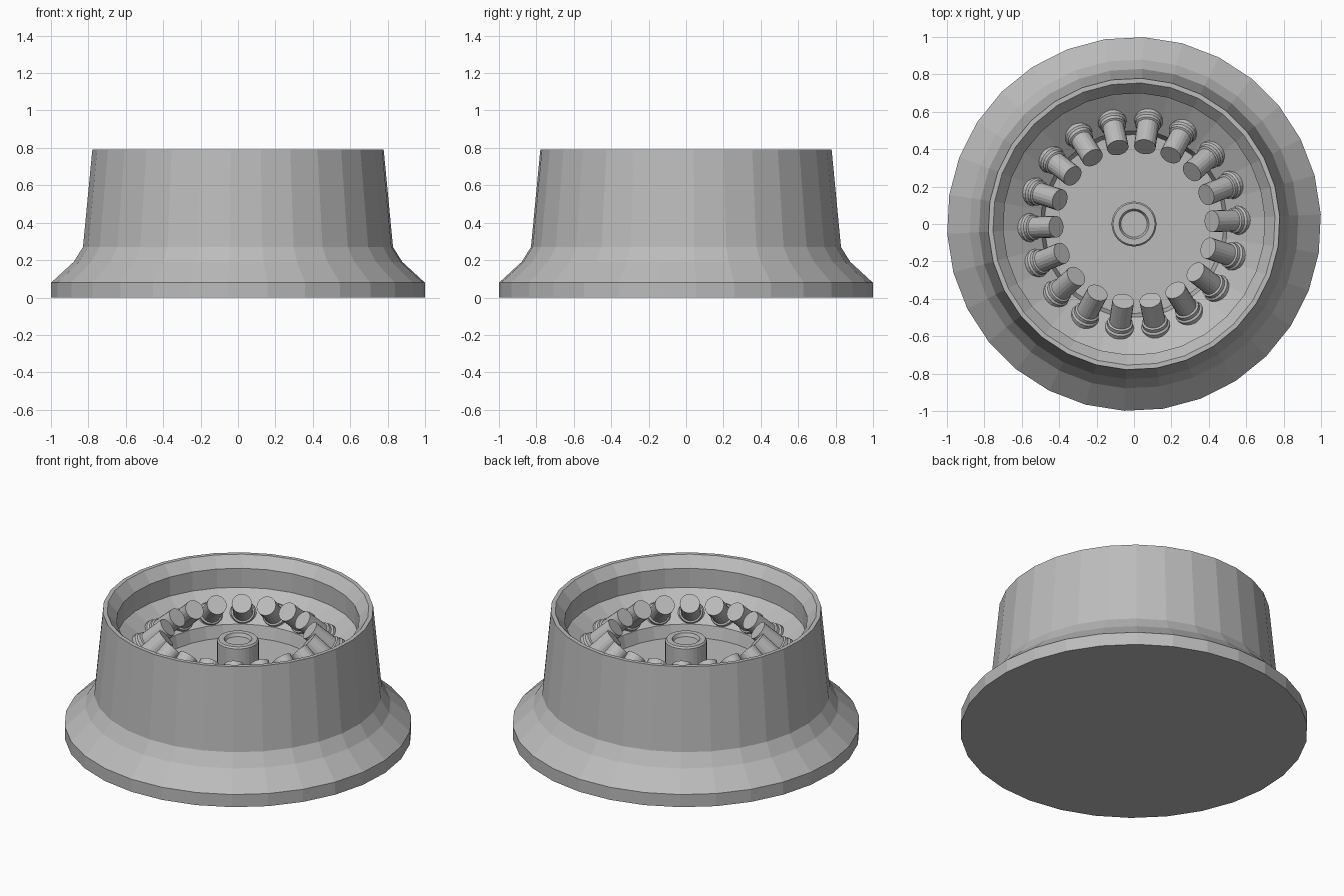
import bpy, bmesh
from math import radians, cos, sin, pi
from mathutils import Matrix, Vector

cube = bpy.data.objects.get("Cube")
if cube:
    bpy.data.objects.remove(cube)

# Single grey material
grey = bpy.data.materials.new("plain grey")
grey.use_nodes = True
colour = (0.5, 0.5, 0.5, 1)
grey.diffuse_color = colour
grey.node_tree.nodes["Principled BSDF"].inputs["Base Color"].default_value = colour


def lathe(name, profile, sides, phase=0.0, matrix=None):
    """Spin an (r, z) profile round z; zero-radius ends become closed caps."""
    bm = bmesh.new()
    rings = []
    for r, z in profile:
        if r == 0:
            rings.append([bm.verts.new((0, 0, z))] * sides)
        else:
            angles = [phase + 2 * pi * i / sides for i in range(sides)]
            rings.append([bm.verts.new((r * cos(a), r * sin(a), z)) for a in angles])
    for low, high in zip(rings, rings[1:]):
        for i in range(sides):
            j = (i + 1) % sides
            corners = dict.fromkeys((low[i], low[j], high[j], high[i]))
            bm.faces.new(list(corners))
    bmesh.ops.recalc_face_normals(bm, faces=bm.faces)
    mesh = bpy.data.meshes.new(name)
    bm.to_mesh(mesh)
    bm.free()
    mesh.materials.append(grey)
    obj = bpy.data.objects.new(name, mesh)
    if matrix:
        obj.matrix_world = matrix
    bpy.context.collection.objects.link(obj)
    return obj


# Flared housing with a stepped, dished interior
housing = [(0, 0), (1, 0), (1, 0.08), (0.88, 0.19), (0.83, 0.27), (0.78, 0.79),
           (0.755, 0.79), (0.70, 0.726), (0.70, 0.605),
           (0.50, 0.465), (0.48, 0.39), (0, 0.39)]
lathe("housing", housing, 30, radians(3))

# Central hub with a shallow recess
hub = [(0, 0.38), (0.12, 0.38), (0.12, 0.595), (0.112, 0.605),
       (0.08, 0.605), (0.07, 0.585), (0, 0.585)]
lathe("hub", hub, 32)

# Ring of inward-tilted pins, each with a stepped collar
pin = [(0, -0.03), (0.077, -0.03), (0.077, 0.015), (0.068, 0.025),
       (0.068, 0.045), (0.058, 0.05), (0.058, 0.2), (0, 0.2)]
PINS = 18
for k in range(PINS):
    turn = Matrix.Rotation(radians(2) + 2 * pi * k / PINS, 4, 'Z')
    place = Matrix.Translation(Vector((0.565, 0, 0.50)))
    tilt = Matrix.Rotation(radians(-48), 4, 'Y')
    lathe(f"pin_{k + 1}", pin, 20, 0, turn @ place @ tilt)
